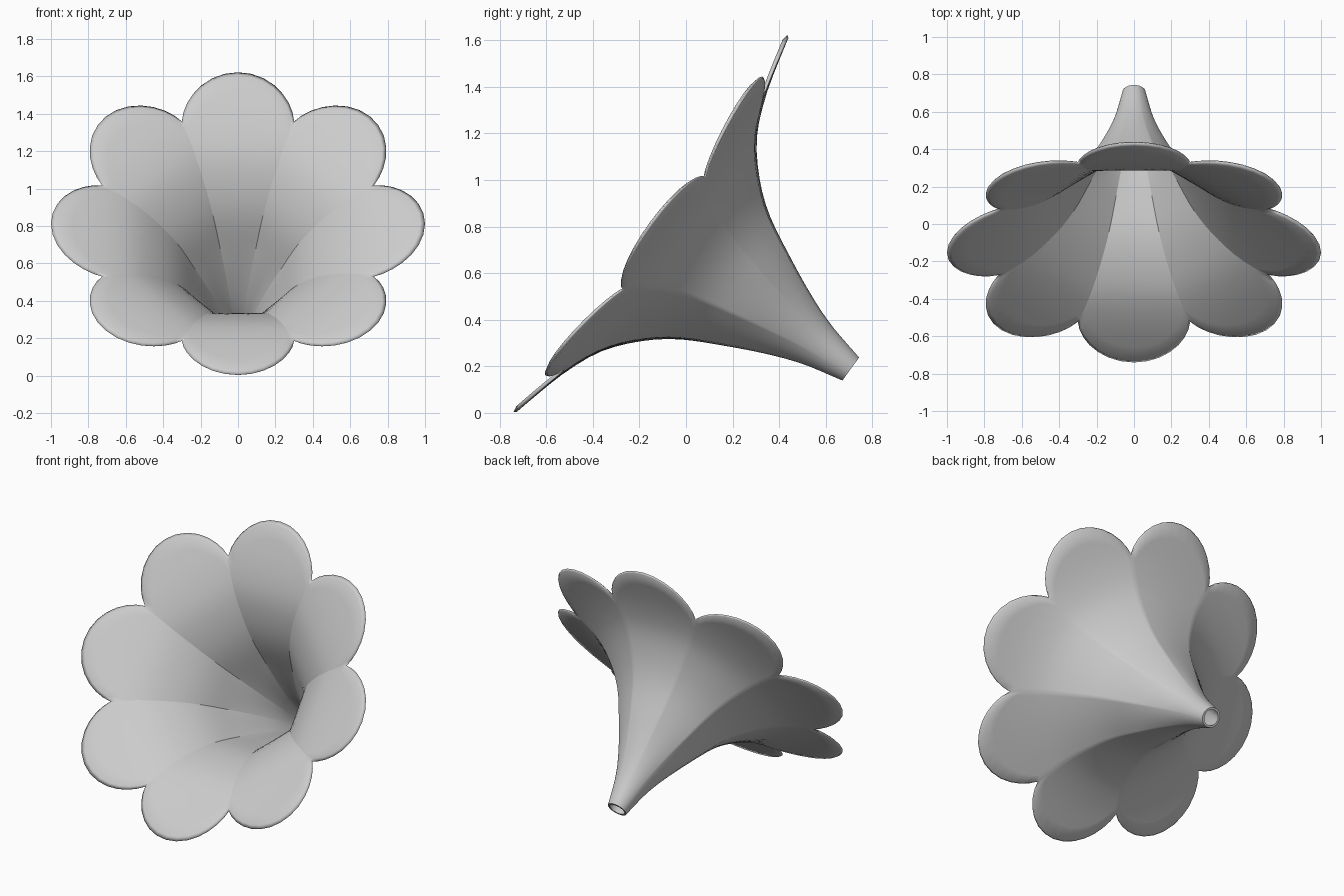
import bpy, bmesh, math

if "Cube" in bpy.data.objects:
    bpy.data.objects.remove(bpy.data.objects["Cube"])

PETALS, SEG, ROWS = 8, 14, 30
HALF = math.pi / PETALS
TILT = math.radians(36)
CY, CZ = -0.155, 0.815          # centre of the mouth

# Horn profile: (radius at petal centre, depth behind the mouth)
PROFILE = [(0.045, 1.13), (0.061, 1.066), (0.10, 0.90), (0.15, 0.76), (0.235, 0.575),
           (0.33, 0.395), (0.43, 0.27), (0.56, 0.16), (0.69, 0.098),
           (0.80, 0.062), (1.0, 0.012), (1.1, -0.012)]


def slope(i):
    a, b = PROFILE[max(i - 1, 0)], PROFILE[min(i + 1, len(PROFILE) - 1)]
    return (b[1] - a[1]) / (b[0] - a[0])


def depth(r):
    i = 0
    while i < len(PROFILE) - 2 and r > PROFILE[i + 1][0]:
        i += 1
    (r0, t0), (r1, t1) = PROFILE[i], PROFILE[i + 1]
    h = r1 - r0
    u = (r - r0) / h
    return (t0 * (2*u**3 - 3*u**2 + 1) + h * slope(i) * (u**3 - 2*u**2 + u)
            + t1 * (3*u**2 - 2*u**3) + h * slope(i + 1) * (u**3 - u**2))


def place(r, t, ang):
    v = r * math.cos(ang)
    return (r * math.sin(ang),
            CY + v * math.sin(TILT) + t * math.cos(TILT),
            CZ + v * math.cos(TILT) - t * math.sin(TILT))


def column(ang, phi, s):
    """Outer skin from stem to rim, round the lip, inner skin back to stem."""
    rim = 0.785 + 0.215 * max(0.0, 1 - s * s) ** 0.88
    sec = 1 / math.cos(phi) - 1

    def facet(a, k):             # round at the stem, eight-sided at the flare
        return 1 + k * min(1, max(0, (a - 0.06) / 0.2)) * sec

    def skin(end, k, th):
        a_end = end / facet(1, k)
        pts = []
        for j in range(ROWS + 1):
            a = 0.061 * (a_end / 0.061) ** (j / ROWS)
            d = (depth(a + 0.002) - depth(a - 0.002)) / 0.004
            n = math.hypot(1, d)
            thick = th * min(1, 0.6 + a)
            t = depth(a) - thick / n * (j / ROWS)
            pts.append(place((a + d * thick / n) * facet(a, k), t, ang))
        return pts

    outer = skin(rim - 0.007, 0.6, 0)
    inner = skin(rim - 0.022, 0.95, 0.02)
    lip = place(rim, depth(rim / facet(1, 0.8)) - 0.009, ang)
    return outer + [lip] + inner[::-1]


# Petalled horn as one closed shell
bm = bmesh.new()
cols = []
for p in range(PETALS):
    for i in range(SEG):
        s = -math.cos(math.pi * i / SEG) * 0.5 + (2 * i / SEG - 1) * 0.5
        phi = s * HALF
        cols.append([bm.verts.new(c) for c in column(p * 2 * HALF + phi, phi, s)])
n, m = len(cols), len(cols[0])
for i in range(n):
    a, b = cols[i], cols[(i + 1) % n]
    for j in range(m):
        k = (j + 1) % m
        bm.faces.new((a[j], b[j], b[k], a[k])).smooth = True
bmesh.ops.recalc_face_normals(bm, faces=bm.faces)

# Crisp creases between petals inside, crisp stem end
for i in range(n):
    if i % SEG == 0:
        for j in range(ROWS + 2, m - 6):
            e = bm.edges.get((cols[i][j], cols[i][j + 1]))
            if e:
                e.smooth = False
    for j in (0, m - 1):
        bm.edges.get((cols[i][j], cols[(i + 1) % n][j])).smooth = False

mesh = bpy.data.meshes.new("petal_horn")
bm.to_mesh(mesh)
bm.free()
horn = bpy.data.objects.new("petal_horn", mesh)
bpy.context.collection.objects.link(horn)
